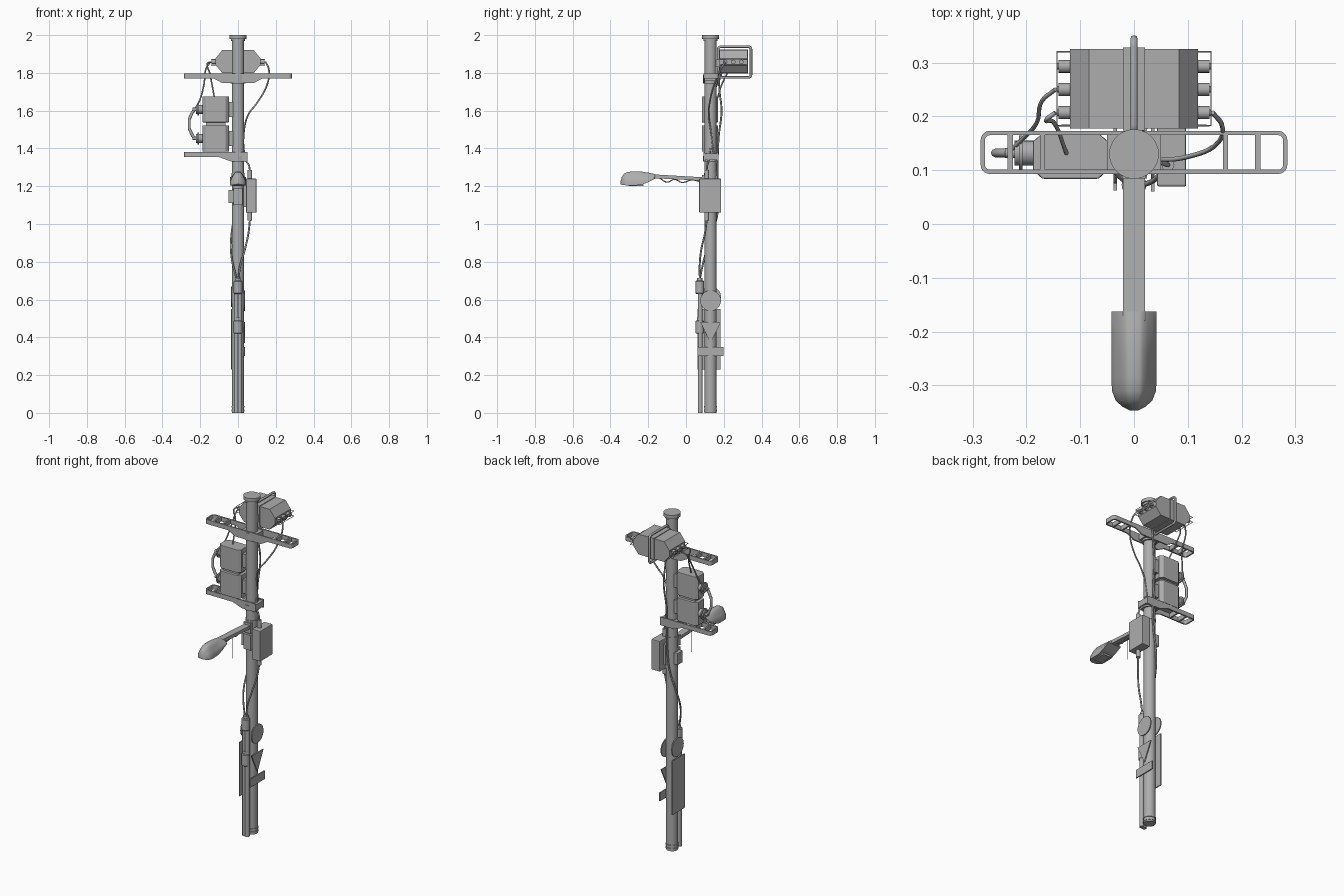
import bpy, bmesh, math

if "Cube" in bpy.data.objects:
    bpy.data.objects.remove(bpy.data.objects["Cube"])

PY = 0.13  # pole centre in y
grey = bpy.data.materials.new("dark_grey")
grey.diffuse_color = (0.42, 0.42, 0.42, 1)
grey.use_nodes = True
grey.node_tree.nodes["Principled BSDF"].inputs["Base Color"].default_value = grey.diffuse_color


def finish(name, bm, smooth=False, bevel=0):
    bmesh.ops.recalc_face_normals(bm, faces=bm.faces)
    me = bpy.data.meshes.new(name)
    bm.to_mesh(me)
    bm.free()
    me.materials.append(grey)
    ob = bpy.data.objects.new(name, me)
    bpy.context.collection.objects.link(ob)
    if bevel:
        m = ob.modifiers.new("bevel", 'BEVEL')
        m.width = bevel
        m.segments = 2
    if smooth:
        bpy.ops.object.select_all(action='DESELECT')
        ob.select_set(True)
        bpy.context.view_layer.objects.active = ob
        bpy.ops.object.shade_smooth_by_angle(angle=math.radians(35))
    return ob


def box(name, x0, x1, y0, y1, z0, z1, bevel=0):
    return prism(name, [(x0, y0), (x1, y0), (x1, y1), (x0, y1)], 'z', z0, z1, bevel=bevel)


def prism(name, pts, axis, a, b, smooth=False, bevel=0):
    """Extrude a 2D outline: z uses (x,y), y uses (x,z), x uses (y,z)."""
    place = {'z': lambda p, t: (p[0], p[1], t), 'y': lambda p, t: (p[0], t, p[1]),
             'x': lambda p, t: (t, p[0], p[1])}[axis]
    bm = bmesh.new()
    lo = [bm.verts.new(place(p, a)) for p in pts]
    hi = [bm.verts.new(place(p, b)) for p in pts]
    bm.faces.new(lo)
    bm.faces.new(hi)
    n = len(pts)
    for i in range(n):
        bm.faces.new((lo[i], lo[(i + 1) % n], hi[(i + 1) % n], hi[i]))
    return finish(name, bm, smooth, bevel)


def disc(cx, cy, r, n=24):
    return [(cx + r * math.cos(2 * math.pi * i / n), cy + r * math.sin(2 * math.pi * i / n)) for i in range(n)]


def rod(name, axis, c, r, a, b, n=20):
    return prism(name, disc(c[0], c[1], r, n), axis, a, b, True)


def cable(name, pts, r=0.005, cyclic=False, poly=False):
    cu = bpy.data.curves.new(name, 'CURVE')
    cu.dimensions = '3D'
    cu.bevel_depth = r
    cu.bevel_resolution = 2
    cu.resolution_u = 6
    cu.use_fill_caps = True
    cu.materials.append(grey)
    sp = cu.splines.new('POLY' if poly else 'BEZIER')
    if poly:
        sp.points.add(len(pts) - 1)
        for p, c in zip(sp.points, pts):
            p.co = (*c, 1)
    else:
        sp.bezier_points.add(len(pts) - 1)
        for p, c in zip(sp.bezier_points, pts):
            p.co = c
            p.handle_left_type = p.handle_right_type = 'AUTO'
    sp.use_cyclic_u = cyclic
    ob = bpy.data.objects.new(name, cu)
    bpy.context.collection.objects.link(ob)
    bpy.ops.object.select_all(action='DESELECT')
    ob.select_set(True)
    bpy.context.view_layer.objects.active = ob
    bpy.ops.object.convert(target='MESH')


def arc(cx, cy, r, a0, a1, n=5):
    return [(cx + r * math.cos(math.radians(a0 + (a1 - a0) * i / n)),
             cy + r * math.sin(math.radians(a0 + (a1 - a0) * i / n))) for i in range(n + 1)]


# Pole with cap, collars and foot rings
rod("pole", 'z', (0, PY), 0.032, 0, 1.99, 32)
rod("pole_cap", 'z', (0, PY), 0.046, 1.98, 2.0, 32)
rod("pole_cap_neck", 'z', (0, PY), 0.038, 1.968, 1.98, 32)
for z0, z1, r in [(0.008, 0.018, .035), (0.028, 0.036, .035), (1.33, 1.36, .041),
                  (1.745, 1.79, .041), (1.255, 1.27, .035)]:
    rod("pole_collar", 'z', (0, PY), r, z0, z1, 32)


# Ladder-like cross arms
def end_loop(name, s, z0, z1):
    out = arc(.268, .156, .017, 90, 0) + arc(.268, .11, .017, 0, -90)
    inn = arc(.268, .11, .009, -90, 0) + arc(.268, .156, .009, 0, 90)
    pts = [(.24, .173)] + out + [(.24, .093), (.24, .101)] + inn + [(.24, .165)]
    prism(name, [(s * x, y) for x, y in pts], 'z', z0, z1)


top_prof = [(-.24, 1.797), (.24, 1.797), (.24, 1.771), (.13, 1.771), (.085, 1.747),
            (-.085, 1.747), (-.13, 1.771), (-.24, 1.771)]
low_prof = [(-.24, 1.38), (.05, 1.38), (.05, 1.332), (-.04, 1.332), (-.1, 1.354), (-.24, 1.354)]
for nm, prof in (("upper_arm", top_prof), ("lower_arm", low_prof)):
    z1, z0 = prof[0][1], prof[-1][1]
    for y in (.093, .165):
        prism(nm + "_rail", prof, 'y', y, y + .008)
    for s in ((-1, 1) if nm == "upper_arm" else (-1,)):
        end_loop(nm + "_end", s, z0, z1)
        for x in (.17, .23):
            box(nm + "_rung", s * x - .005, s * x + .005, .1, .166, z0, z1)
    box(nm + "_hub", -.05, .05, .1, .166, z0 - .015, z1 - .006)

# Upper radio unit: octagonal body behind the pole
body = [(-.119, 1.842), (-.119, 1.876), (-.084, 1.92), (.084, 1.92), (.119, 1.876),
        (.119, 1.842), (.084, 1.8), (-.084, 1.8)]
prism("upper_unit", body, 'y', .177, .325)
box("upper_unit_spine", -.02, .02, .174, .328, 1.796, 1.924)
hoop = (arc(.33, 1.925, .014, 90, 0) + arc(.33, 1.79, .014, 0, -90)
        + arc(.185, 1.79, .014, -90, -180) + arc(.185, 1.925, .014, 180, 90))
cable("mounting_hoop", [(0, y, z) for y, z in hoop], .0068, True, True)
box("upper_unit_mount", -.015, .015, .15, .18, 1.83, 1.87)
for s in (-1, 1):
    for y in (.207, .25, .293):
        rod("unit_port", 'x', (y, 1.858), .012, s * .117, s * .14, 16)
        rod("unit_port_tip", 'x', (y, 1.858), .006, s * .14, s * .144, 12)
    for z in (1.842, 1.872):
        cable("port_guard", [(s * .117, .183, z), (s * .143, .183, z), (s * .143, .32, z), (s * .117, .32, z)],
              .0018, False, True)

# Pair of stacked units on the lower arm
for z0, z1 in ((1.384, 1.522), (1.538, 1.675)):
    plan = [(-.188, .1), (-.17, .084), (-.066, .084), (-.048, .1), (-.048, .153),
            (-.066, .169), (-.17, .169), (-.188, .153)]
    prism("stacked_unit", plan, 'z', z0, z1, bevel=.003)
    zc = (z0 + z1) / 2
    rod("stacked_unit_port", 'x', (.132, zc), .023, -.222, -.186)
    rod("stacked_unit_ring", 'x', (.132, zc), .032, -.214, -.207)
    rod("stacked_unit_plug", 'x', (.132, zc), .009, -.24, -.22, 12)
    box("unit_to_pole_mount", -.05, -.025, .112, .148, zc - .04, zc + .04)
box("stack_spacer", -.17, -.065, .1, .153, 1.515, 1.545)
zt, zb = 1.606, 1.453
cable("unit_link", [(-.23, .132, zt), (-.242, .132, 1.59), (-.258, .132, 1.555), (-.258, .132, 1.505),
                    (-.242, .132, 1.47), (-.23, .132, zb)], .008, False, True)

# Small cabinet on the right with glands
box("side_cabinet", .043, .097, .07, .185, 1.06, 1.24, .003)
box("side_cabinet_mount", .028, .045, .11, .15, 1.09, 1.21)
for z0, z1 in ((1.24, 1.285), (1.018, 1.06)):
    rod("cabinet_gland", 'z', (.063, .11), .012, z0, z1, 14)

# Street lamp: arm and domed head
prism("lamp_arm", [(.11, 1.228), (.11, 1.246), (-.18, 1.263), (-.18, 1.243)], 'x', -.02, .02)
rows = [(-.163, .042, 1.264, 1.240), (-.20, .042, 1.272, 1.222), (-.24, .042, 1.278, 1.206),
        (-.285, .042, 1.278, 1.204), (-.31, .041, 1.275, 1.204), (-.328, .034, 1.266, 1.206),
        (-.34, .021, 1.248, 1.208), (-.347, .006, 1.225, 1.211)]
bm = bmesh.new()
loops = []
for y, w, zt, zb in rows:
    h = zt - zb
    sec = [(-1, 0), (-1, .3), (-.82, .52), (-.6, .76), (-.4, .95), (-.25, 1),
           (.25, 1), (.4, .95), (.6, .76), (.82, .52), (1, .3), (1, 0)]
    loops.append([bm.verts.new((w * a, y, zb + h * b)) for a, b in sec])
n = len(loops[0])
for p, q in zip(loops, loops[1:]):
    for i in range(n):
        j = (i + 1) % n
        bm.faces.new((p[i], p[j], q[j], q[i]))
bm.faces.new(loops[0])
bm.faces.new(loops[-1])
finish("lamp_head", bm, True)
prism("lamp_lens", [(-.026, -.225), (.026, -.225), (.026, -.305), (-.026, -.305)], 'z', 1.2, 1.21)
cable("lamp_wire", [(0, -.14, 1.243), (0, -.1, 1.222), (0, -.06, 1.236), (0, -.02, 1.22),
                    (0, .03, 1.233), (0, .075, 1.225)], .003)
rod("lamp_pull_rod", 'z', (0, -.053), .001, 1.1, 1.24, 8)
box("lamp_bracket", -.022, .022, .085, .12, 1.2, 1.26)
box("pole_junction", -.05, -.02, .1, .15, 1.11, 1.18, .003)
box("pole_front_plate", -.024, .024, .085, .11, 1.1, 1.19)

# Front conduit and couplers
for x in (-.009, .009):
    rod("conduit", 'z', (x, .075), .013, 0, .64, 14)
for z in (.42, .63):
    rod("conduit_coupler", 'z', (0, .073), .023, z, z + .07, 18).modifiers.new("round", 'BEVEL').width = .004
    rod("coupler_cap", 'z', (0, .073), .014, z + .07, z + .085, 18)

# Signs on the right and left sides of the pole
prism("round_sign_right", disc(.13, .594, .055, 28), 'x', .032, .038)
prism("triangle_sign", [(.075, .482), (.185, .482), (.13, .37)], 'x', .032, .038)
box("strip_sign", .032, .038, .06, .198, .3, .35)
prism("round_sign_left", disc(.13, .615, .055, 28), 'x', -.038, -.032)
box("panel_sign_left", -.038, -.032, .062, .183, .23, .55)

# Loose cables
cable("left_feed", [(-.146, .25, 1.858), (-.17, .23, 1.82), (-.18, .19, 1.74), (-.205, .16, 1.65),
                    (-.235, .132, 1.6)], .004)
cable("left_drop", [(-.146, .207, 1.858), (-.162, .195, 1.85), (-.15, .19, 1.8), (-.125, .13, 1.67)], .004)
cable("right_feed", [(.146, .207, 1.858), (.163, .185, 1.82), (.155, .15, 1.74), (.1, .125, 1.64),
                     (.055, .12, 1.58), (.033, .13, 1.5), (.03, .15, 1.35)], .0045)
cable("rear_feed", [(.02, .177, 1.81), (.012, .176, 1.72), (.015, .188, 1.6), (.008, .172, 1.45), (.005, .168, 1.2),
                    (-.01, .17, 1.08), (-.034, .14, .95), (-.035, .1, .83), (-.008, .073, .71)], .005)
cable("cabinet_feed", [(.063, .11, 1.28), (.058, .112, 1.31), (.04, .12, 1.34), (.03, .13, 1.4)], .005)
cable("cabinet_drop", [(.063, .11, 1.02), (.055, .1, .95), (.035, .08, .86), (.01, .072, .77),
                       (.004, .073, .71)], .005)
